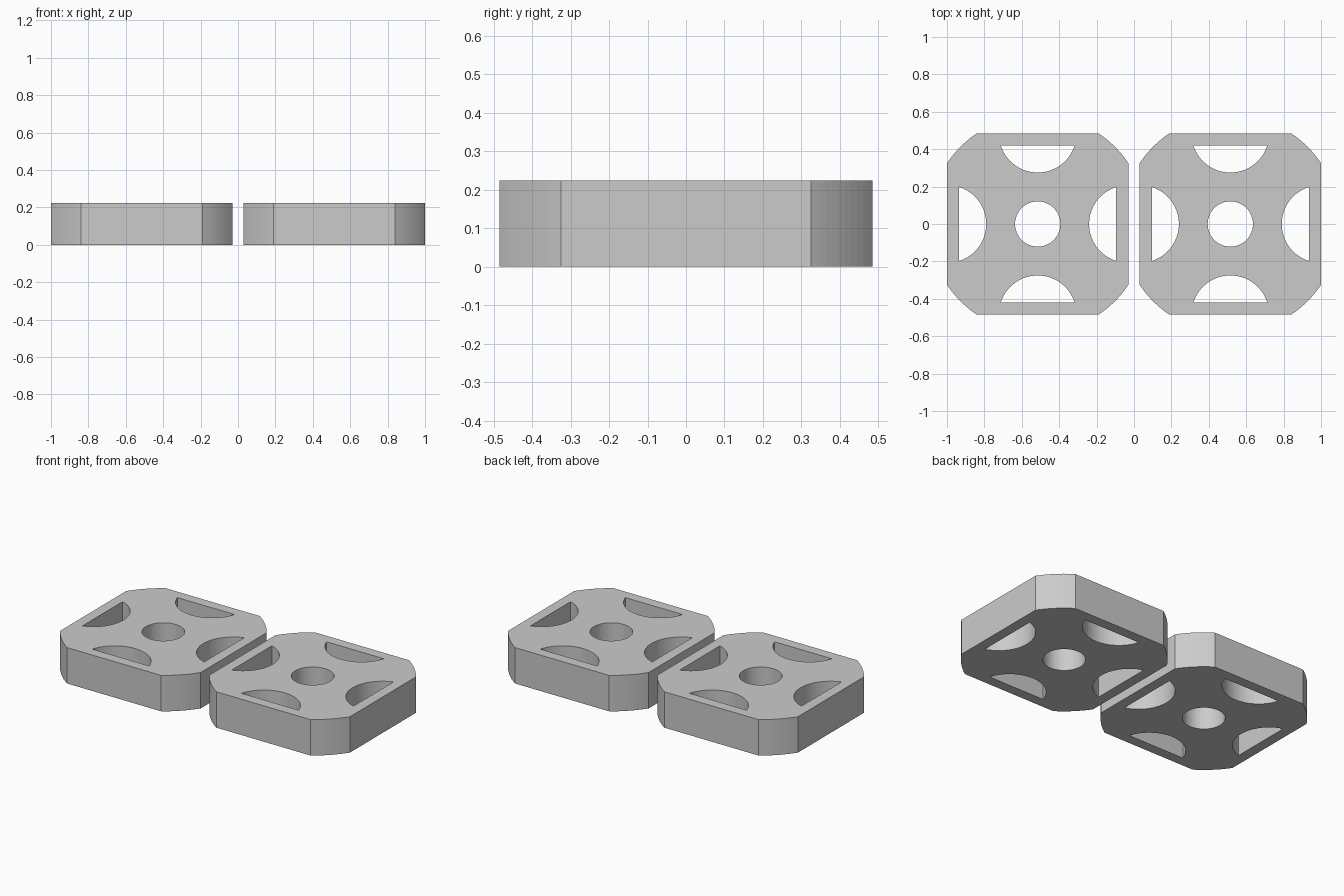
import bpy, bmesh
from math import pi, sin, cos, asin, acos, hypot

cube = bpy.data.objects.get("Cube")
if cube:
    bpy.data.objects.remove(cube, do_unlink=True)

HALF = 0.485          # half width of a block
FLAT = 0.325          # half length of each straight side
HEIGHT = 0.224
SPACING = 0.515       # block centre from the middle
BORE = 0.121          # central hole radius
POCKET_R = 0.207      # radius of the side pockets
POCKET_C = 0.482      # pocket arc centre from block centre
POCKET_FLAT = 0.42    # straight outer wall of a pocket

grey = bpy.data.materials.new("light grey")
grey.use_nodes = True
grey.diffuse_color = (0.6, 0.6, 0.6, 1)
grey.node_tree.nodes["Principled BSDF"].inputs["Base Color"].default_value = (0.6, 0.6, 0.6, 1)


def arc(radius, start, end, steps, cx=0.0):
    """Points along an arc, both ends included."""
    return [(cx + radius * cos(start + (end - start) * i / steps),
             radius * sin(start + (end - start) * i / steps)) for i in range(steps + 1)]


def turned(points, quarter):
    """Rotate points by quarter turns."""
    for _ in range(quarter):
        points = [(-y, x) for x, y in points]
    return points


def add_loop(bm, points):
    verts = [bm.verts.new((x, y, 0)) for x, y in points]
    for a, b in zip(verts, verts[1:] + verts[:1]):
        bm.edges.new((a, b))


def make_block(name, x):
    bm = bmesh.new()

    # Outline: a square with its corners rounded to one large circle
    big = hypot(HALF, FLAT)
    low = asin(FLAT / big)
    corner = arc(big, low, pi / 2 - low, 10)
    add_loop(bm, [p for q in range(4) for p in turned(corner, q)])

    # Round bore in the centre
    add_loop(bm, arc(BORE, 0, 2 * pi, 48)[:-1])

    # Four pockets, each an arc closed by a straight wall
    half_angle = acos((POCKET_C - POCKET_FLAT) / POCKET_R)
    pocket = arc(POCKET_R, pi - half_angle, pi + half_angle, 32, POCKET_C)
    for q in range(4):
        add_loop(bm, turned(pocket, q))

    # Fill between the loops and raise to full height
    bmesh.ops.triangle_fill(bm, edges=bm.edges[:], use_beauty=True, normal=(0, 0, 1))
    raised = bmesh.ops.extrude_face_region(bm, geom=bm.faces[:], use_keep_orig=True)
    top = [v for v in raised["geom"] if isinstance(v, bmesh.types.BMVert)]
    bmesh.ops.translate(bm, verts=top, vec=(0, 0, HEIGHT))
    bmesh.ops.recalc_face_normals(bm, faces=bm.faces[:])

    mesh = bpy.data.meshes.new(name)
    bm.to_mesh(mesh)
    bm.free()
    mesh.materials.append(grey)
    block = bpy.data.objects.new(name, mesh)
    block.location.x = x
    bpy.context.collection.objects.link(block)


make_block("right_block", -SPACING)
make_block("left_block", SPACING)
